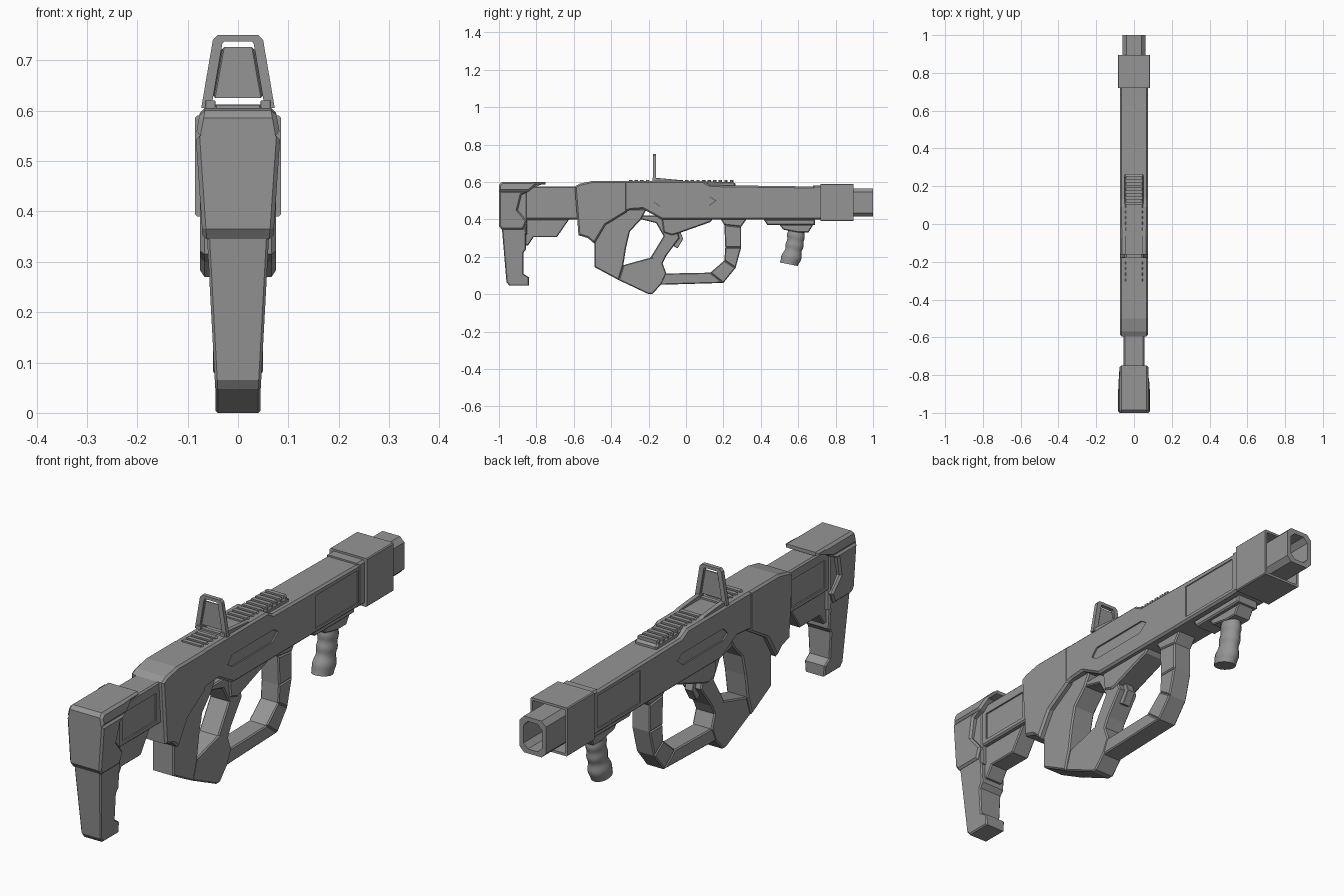
import bpy, bmesh, math

cube = bpy.data.objects.get("Cube")
if cube:
    bpy.data.objects.remove(cube, do_unlink=True)

grey = bpy.data.materials.new("gunmetal_grey")
grey.use_nodes = True
colour = (.3, .3, .3, 1)
grey.diffuse_color = colour
grey.node_tree.nodes["Principled BSDF"].inputs["Base Color"].default_value = colour

# Shared heights and half widths
deck, tube_top, roof, bore = .4, .575, .605, .49
slim, mid, wide = .045, .055, .075


def finish(name, bm):
    bmesh.ops.recalc_face_normals(bm, faces=bm.faces)
    mesh = bpy.data.meshes.new(name)
    bm.to_mesh(mesh)
    bm.free()
    mesh.materials.append(grey)
    ob = bpy.data.objects.new(name, mesh)
    bpy.context.collection.objects.link(ob)
    return ob


def prism(name, profile, width, top_width=None, x=0):
    """Side profile (y, z) thickened in x, tapering by height, with chamfered side rims."""
    heights = [z for y, z in profile]
    low, span = min(heights), max(heights) - min(heights)
    change = 0 if top_width is None else top_width - width
    bm = bmesh.new()
    left, right = [[bm.verts.new((x + side * (width + change * (z - low) / span), y, z))
                    for y, z in profile] for side in (-1, 1)]
    caps = [bm.faces.new(left), bm.faces.new(right)]
    for i in range(len(profile)):
        bm.faces.new((left[i - 1], left[i], right[i], right[i - 1]))
    bmesh.ops.recalc_face_normals(bm, faces=bm.faces)
    rim = list({edge for cap in caps for edge in cap.edges})
    bmesh.ops.bevel(bm, geom=rim, offset=width / 9, segments=1, affect='EDGES')
    return finish(name, bm)


def box(name, back, front, low, high, width, x=0):
    return prism(name, [(back, low), (front, low), (front, high), (back, high)], width, x=x)


def loft(name, rings, closed=False):
    """Bridge equal rings of points, then cap the ends or join them round."""
    bm = bmesh.new()
    loops = [[bm.verts.new(point) for point in ring] for ring in rings]
    following = loops[1:] + loops[:1] if closed else loops[1:]
    for first, second in zip(loops, following):
        for i in range(len(first)):
            bm.faces.new((first[i - 1], first[i], second[i], second[i - 1]))
    if not closed:
        bm.faces.new(loops[0])
        bm.faces.new(loops[-1])
    return finish(name, bm)


def octagon(y, half_x, half_z, corner):
    ring = []
    for sx, sz in ((1, 1), (-1, 1), (-1, -1), (1, -1)):
        ends = [(sx * half_x, y, bore + sz * (half_z - corner)),
                (sx * (half_x - corner), y, bore + sz * half_z)]
        ring += ends if sx == sz else ends[::-1]
    return ring


def hollow_tube(name, back, front, half_x, half_z, corner, wall, depth):
    steps = ((back, 0), (front, 0), (front, wall), (front - depth, wall))
    return loft(name, [octagon(y, half_x - inset, half_z - inset, corner) for y, inset in steps])


def cut(target, cutter):
    modifier = target.modifiers.new("recess", 'BOOLEAN')
    modifier.object = cutter
    modifier.solver = 'EXACT'
    bpy.context.view_layer.objects.active = target
    bpy.ops.object.modifier_apply(modifier=modifier.name)
    bpy.data.objects.remove(cutter, do_unlink=True)


# Stock: shoulder pad, overhanging cap, leg, tube and lower block
prism("shoulder_pad", [(-1, .55), (-1, .365), (-.985, .345), (-.87, .345), (-.85, .39),
                       (-.9, .45), (-.88, .53), (-.84, .55)], .07, .084)
prism("stock_cap", [(-1, .55), (-.84, .55), (-.8, .585), (-.75, .585), (-.75, .6),
                    (-.985, .6), (-1, .585)], .084, wide)
prism("stock_leg", [(-.985, .36), (-.96, .065), (-.945, slim), (-.84, slim), (-.84, .09),
                    (-.87, .11), (-.87, .22), (-.855, .24), (-.855, .36)], slim, .062)
stock_tube = box("stock_tube", -.92, -.56, deck, tube_top, mid)
box("stock_core", -.93, -.85, .32, .56, .06)
prism("stock_lower_block", [(-.87, .26), (-.845, .26), (-.815, .305), (-.69, .305),
                            (-.625, deck), (-.87, deck)], .04)

# Receiver: rear housing, main body and front collar
prism("rear_housing", [(-.595, tube_top), (-.575, .315), (-.525, .3), (-.49, .27), (-.43, .37),
                       (-.315, .44), (-.315, roof), (-.5, roof), (-.57, .59)], wide)
body = prism("main_body", [(-.33, .44), (-.3, .45), (-.23, .455), (-.13, deck), (.72, deck),
                           (.72, tube_top), (.13, .583), (.09, roof), (-.33, roof)], .073)
box("front_collar", .68, .73, deck, .582, wide)

# Shallow side recesses
for side in (-1, 1):
    cut(stock_tube, box("cutter", -.83, -.61, .42, .535, .006, side * mid))
    cut(body, box("cutter", deck, .68, .42, .555, .006, side * wide))
    cut(body, prism("cutter", [(-.17, .49), (-.14, .47), (.12, .47), (.16, .5),
                               (.13, .52), (-.14, .52)], .008, x=side * wide))

# Hollow muzzle shroud and barrel
hollow_tube("muzzle_shroud", .72, .895, .085, .1, .004, wall=.01, depth=.11)
hollow_tube("barrel", .75, 1, .06, wide, .02, wall=.018, depth=.2)

# Top rail with evenly spaced teeth, leaving a gap for the sight mount
prism("rail_base", [(-.315, .59), (.265, .565), (.265, .59), (.25, .6), (-.315, roof)], .05)
for i in range(19):
    y = .03 * i - .305
    if not -.2 < y < -.04:
        box("rail_tooth", y, y + .018, .59, .611, .048)
mount = [(-.18, .6), (0, .6), (-.03, .61), (-.14, .62), (-.18, .62)]
for side in (-1, 1):
    prism("sight_mount", mount, .01, x=side * mid)


# Sight: framed trapezoid with a plate between its posts
def trapezoid(y, foot, head, low, high, corner):
    half = [(foot, low), (head, high - corner), (head - corner, high)]
    return [(x, y, z) for x, z in half] + [(-x, y, z) for x, z in half[::-1]]


sight_back, sight_front = -.177, -.16
outer, inner = (.073, roof, .05, .75), (.052, .612, .031, .737)
loft("sight_frame", [trapezoid(y, foot, head, low, high, corner)
                     for y, (foot, low, head, high), corner in
                     ((sight_back, outer, .01), (sight_front, outer, .01),
                      (sight_front, inner, .003), (sight_back, inner, .003))], closed=True)
prism("sight_plate", [(y, z) for y, z in ((-.171, .625), (-.166, .625),
                                          (-.166, .726), (-.171, .726))], .051, .033)

# Lower frame: rear strut, base, pistol grip and trigger, meeting at shared corners
heel, hole_low, hole_front, hole_top = (-.36, .075), (-.335, .155), (-.19, .195), (-.24, deck)
grip_front = (-.105, .205)
prism("rear_strut", [(-.49, .29), (-.49, .145), heel, hole_low, (-.32, .25), (-.3, .335),
                     hole_top, (-.21, .455), (-.43, .455)], .05)
prism("grip_base", [heel, (-.2, 0), (-.18, 0), (-.13, mid), (-.105, .11), (-.125, .165),
                    grip_front, hole_front, hole_low], slim)
prism("pistol_grip", [hole_front, (-.14, .16), grip_front, (-.035, .3), (-.07, .42),
                      (-.24, .42), hole_top, (-.16, .38), (-.12, .31)], slim)
prism("trigger_housing", [(-.13, .41), (-.12, .33), (-.075, .315), (-.04, .325),
                          (.13, .385), (.15, .41)], .052)
prism("trigger", [(-.065, .255), (-.045, slim + .2), (-.015, .295), (-.03, .335), (-.06, .32)], .018)

# Trigger guard: segments between matching outer and inner corners
guard_outer = [(-.14, .05), (.2, .06), (.265, .14), (.295, .25), (.295, .36), (.33, .41)]
guard_inner = [(-.12, .11), (.13, .115), (.205, .18), (.21, .25), (.205, .37), (.18, .41)]
for i in range(1, len(guard_outer)):
    prism("guard_segment", guard_outer[i - 1:i + 1] + guard_inner[i - 1:i + 1][::-1], .042)

# Foregrip: stepped mount and ribbed handle with a flared foot
prism("foregrip_mount", [(.415, deck), (.435, .37), (.69, .37), (.69, deck)], .05)
prism("foregrip_neck", [(.5, .37), (.52, .345), (.6, .33), (.655, .33), (.68, .37)], .038)
rings = []
steps, sides = 24, 16
for i in range(steps + 1):
    t = i / steps
    flare = .009 * math.exp(-((t - .85) / .1) ** 2)
    radius = slim + .002 * math.cos(t * math.tau * 4) + flare
    ring = []
    for k in range(sides):
        angle = math.tau * k / sides
        along = radius * math.sin(angle)
        ring.append((.8 * radius * math.cos(angle), .59 - .04 * t * t + along,
                     .36 - .2 * t - .2 * along))
    rings.append(ring)
handle = loft("foregrip_handle", rings)
bpy.ops.object.select_all(action='DESELECT')
handle.select_set(True)
bpy.context.view_layer.objects.active = handle
bpy.ops.object.shade_smooth_by_angle(angle=math.radians(35))
